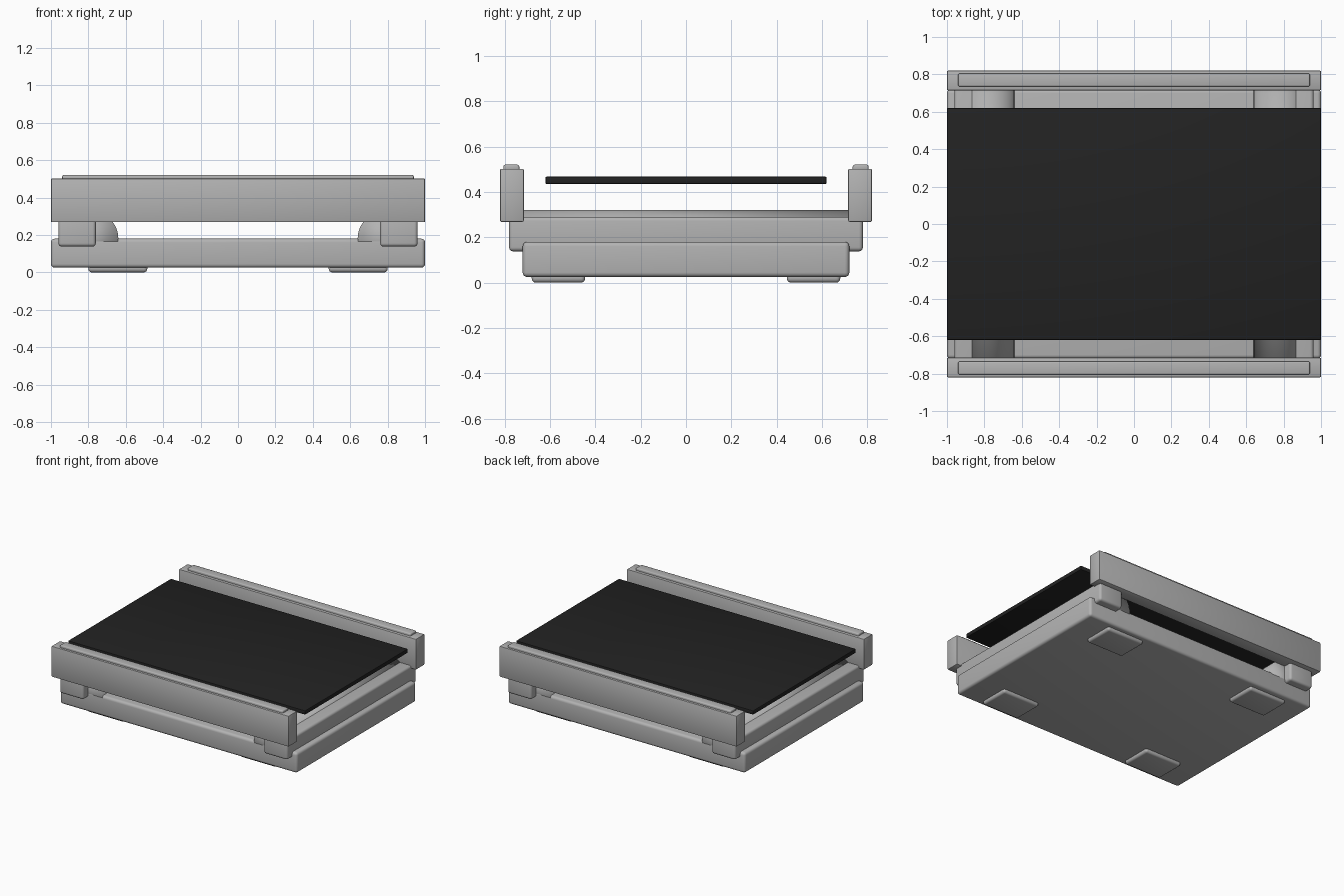
import bpy, math

if "Cube" in bpy.data.objects:
    bpy.data.objects.remove(bpy.data.objects["Cube"])

def material(name, rgb):
    m = bpy.data.materials.new(name)
    m.diffuse_color = (*rgb, 1)
    m.use_nodes = True
    m.node_tree.nodes["Principled BSDF"].inputs["Base Color"].default_value = m.diffuse_color
    return m

grey = material("light grey", (0.45, 0.45, 0.45))
black = material("belt black", (0.016, 0.016, 0.016))

def box(name, lo, hi, mat, bevel, segments=4):
    """Rounded box between two corners."""
    bpy.ops.mesh.primitive_cube_add(size=1, location=[(a + b) / 2 for a, b in zip(lo, hi)])
    ob = bpy.context.object
    ob.name = name
    ob.scale = [b - a for a, b in zip(lo, hi)]
    bpy.ops.object.transform_apply(location=False, rotation=False, scale=True)
    ob.data.materials.append(mat)
    mod = ob.modifiers.new("rounding", 'BEVEL')
    mod.width, mod.segments = bevel, segments
    bpy.ops.object.modifier_apply(modifier=mod.name)
    bpy.ops.object.shade_smooth_by_angle(angle=math.radians(35))
    return ob

# base slab and belt
box("base", (-1, -0.72, 0.025), (1, 0.72, 0.18), grey, 0.02)
box("belt", (-1, -0.62, 0.435), (1, 0.62, 0.467), black, 0.006, 2)

def span(s, a, b):
    return sorted((s * a, s * b))

for s, side in ((-1, "front"), (1, "back")):
    # side rails with a raised strip on top
    y0, y1 = span(s, 0.715, 0.82)
    box(side + "_rail", (-1, y0, 0.268), (1, y1, 0.502), grey, 0.006, 2)
    y0, y1 = span(s, 0.735, 0.805)
    box(side + "_rail_strip", (-0.94, y0, 0.49), (0.94, y1, 0.52), grey, 0.008, 3)

for s, side in ((-1, "left"), (1, "right")):
    # cross beams carrying the rails
    x0, x1 = span(s, 0.76, 0.96)
    box(side + "_beam", (x0, -0.78, 0.138), (x1, 0.78, 0.29), grey, 0.018)
    # rollers
    bpy.ops.mesh.primitive_cylinder_add(vertices=48, radius=0.1385, depth=1.438,
        location=(s * 0.7785, 0, 0.1825), rotation=(math.pi / 2, 0, 0))
    roller = bpy.context.object
    roller.name = side + "_roller"
    roller.data.materials.append(grey)
    bpy.ops.object.shade_smooth()
    # feet
    for t, end in ((-1, "front"), (1, "back")):
        x0, x1 = span(s, 0.485, 0.80)
        y0, y1 = span(t, 0.445, 0.68)
        box(f"{end}_{side}_foot", (x0, y0, 0), (x1, y1, 0.045), grey, 0.018)
